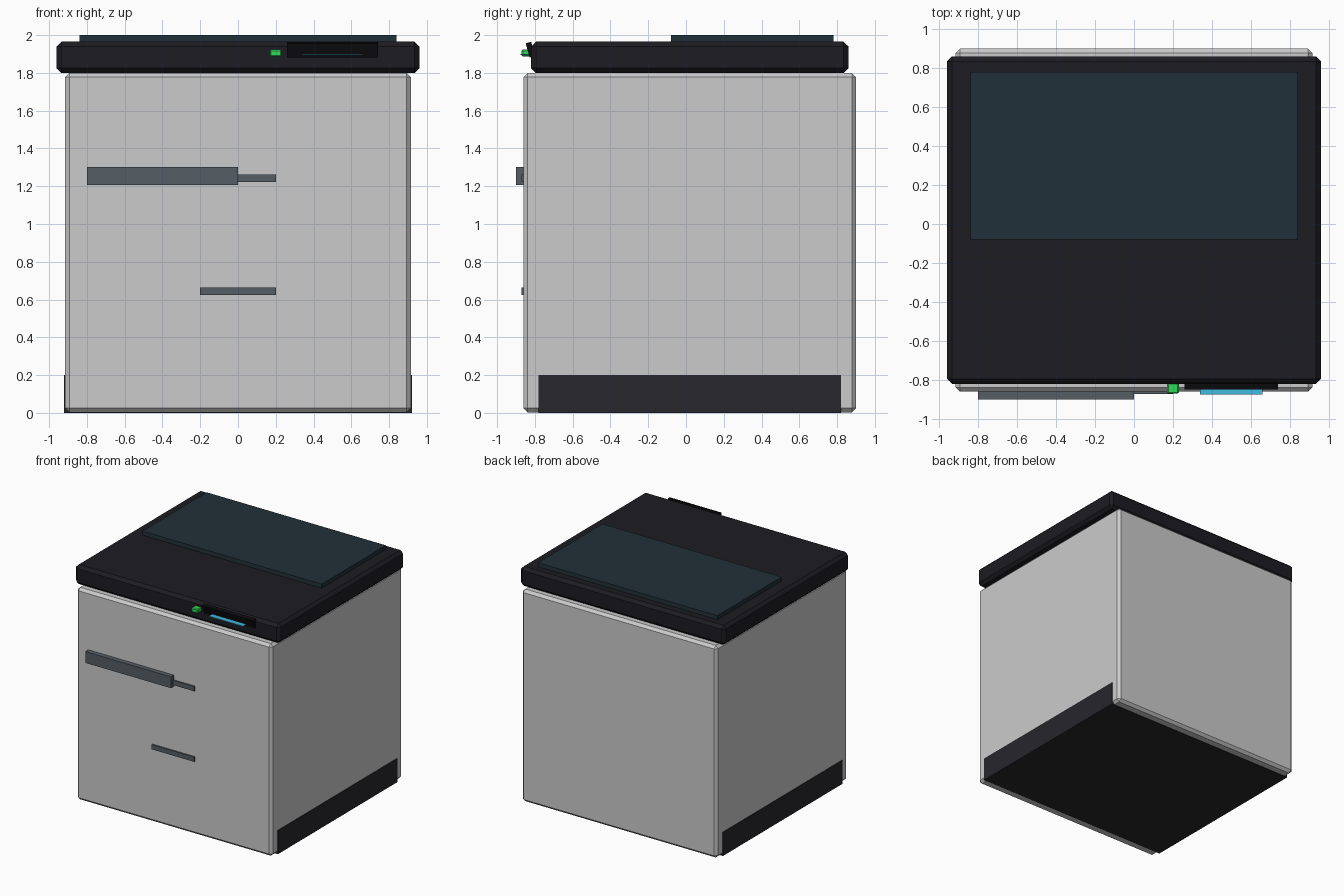
import bpy, bmesh, math
from mathutils import Matrix, Vector

if "Cube" in bpy.data.objects:
    bpy.data.objects.remove(bpy.data.objects["Cube"])


def material(name, rgb):
    m = bpy.data.materials.new(name)
    m.diffuse_color = (*rgb, 1)
    m.use_nodes = True
    m.node_tree.nodes["Principled BSDF"].inputs["Base Color"].default_value = m.diffuse_color
    return m


grey = material("light_grey", (0.62, 0.62, 0.65))
black = material("black", (0.012, 0.012, 0.016))
base_black = material("base_black", (0.02, 0.02, 0.025))
panel_black = material("panel_black", (0.004, 0.004, 0.005))
slate = material("slate", (0.09, 0.11, 0.13))
glass = material("dark_glass", (0.015, 0.03, 0.04))
green = material("green", (0.03, 0.7, 0.1))
cyan = material("cyan", (0.05, 0.5, 0.75))


def box(name, x, y, z, mat, bevel=0, tilt=0):
    """Box from axis ranges, optionally chamfered and tilted about x."""
    lo, hi = Vector((x[0], y[0], z[0])), Vector((x[1], y[1], z[1]))
    bm = bmesh.new()
    bmesh.ops.create_cube(bm, size=1, matrix=Matrix.Diagonal((*(hi - lo), 1)))
    if bevel:
        bmesh.ops.bevel(bm, geom=bm.edges[:], offset=bevel, segments=1,
                        affect='EDGES', profile=0.5)
    mesh = bpy.data.meshes.new(name)
    bm.to_mesh(mesh)
    bm.free()
    mesh.materials.append(mat)
    ob = bpy.data.objects.new(name, mesh)
    ob.location = (lo + hi) / 2
    ob.rotation_euler.x = math.radians(tilt)
    bpy.context.collection.objects.link(ob)
    return ob


# Cabinet and plinth
box("cabinet_body", (-0.915, 0.915), (-0.86, 0.9), (0.003, 1.8), grey, 0.022)
box("plinth", (-0.92, 0.92), (-0.78, 0.82), (0, 0.2), base_black)

# Lid with raised glass plate
box("lid", (-0.96, 0.96), (-0.82, 0.86), (1.8, 1.965), black, 0.025)
box("glass_plate", (-0.84, 0.84), (-0.08, 0.78), (1.95, 2.0), glass)

# Front grips
box("tray_lip", (-0.8, 0), (-0.9, -0.84), (1.207, 1.303), slate)
for name, z in (("upper_drawer_handle", 1.243), ("lower_drawer_handle", 0.645)):
    box(name, (-0.2, 0.2), (-0.872, -0.84), (z - 0.02, z + 0.02), slate)

# Tilted control panel, display and button
box("control_panel", (0.26, 0.74), (-0.839, -0.809), (1.884, 1.962), panel_black, tilt=15)
box("display", (0.34, 0.66), (-0.876, -0.826), (1.894, 1.9), cyan)
box("start_button", (0.17, 0.23), (-0.87, -0.81), (1.887, 1.923), green, 0.006)
